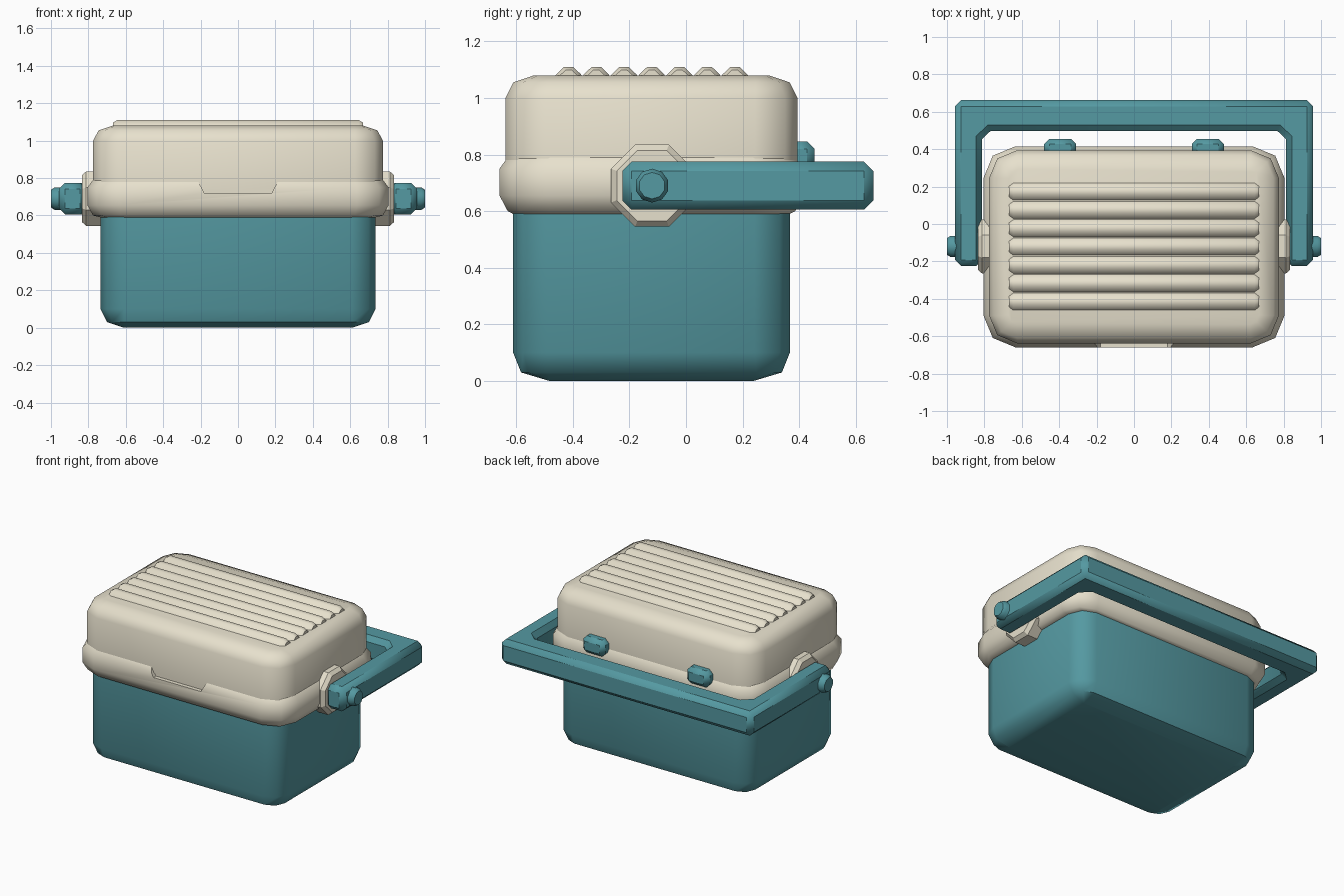
import bpy, bmesh, math
from mathutils import Matrix, Vector

if "Cube" in bpy.data.objects:
    bpy.data.objects.remove(bpy.data.objects["Cube"])

CY = -0.122  # box centre in y


def material(name, color):
    m = bpy.data.materials.new(name)
    m.diffuse_color = (*color, 1)
    m.use_nodes = True
    m.node_tree.nodes["Principled BSDF"].inputs["Base Color"].default_value = m.diffuse_color
    return m


TEAL = material("teal", (0.09, 0.32, 0.36))
CREAM = material("cream", (0.80, 0.75, 0.61))


def finish(name, bm, mat, angle=50):
    bmesh.ops.remove_doubles(bm, verts=bm.verts, dist=1e-4)
    bmesh.ops.recalc_face_normals(bm, faces=bm.faces)
    me = bpy.data.meshes.new(name)
    bm.to_mesh(me)
    bm.free()
    ob = bpy.data.objects.new(name, me)
    bpy.context.collection.objects.link(ob)
    me.materials.append(mat)
    bpy.ops.object.select_all(action='DESELECT')
    ob.select_set(True)
    bpy.context.view_layer.objects.active = ob
    bpy.ops.object.shade_smooth_by_angle(angle=math.radians(angle))
    return ob


def loft(bm, rings):
    rows = [[bm.verts.new(p) for p in ring] for ring in rings]
    n = len(rows[0])
    for a, b in zip(rows, rows[1:]):
        for i in range(n):
            j = (i + 1) % n
            bm.faces.new((a[i], a[j], b[j], b[i]))
    bm.faces.new(rows[0][::-1])
    bm.faces.new(rows[-1])


def rounded_ring(hx, hy, z, r, segs=2):
    pts = []
    for k, (sx, sy) in enumerate([(1, 1), (-1, 1), (-1, -1), (1, -1)]):
        for s in range(segs + 1):
            a = math.pi / 2 * (k + s / segs)
            pts.append((sx * (hx - r) + r * math.cos(a),
                        CY + sy * (hy - r) + r * math.sin(a), z))
    return pts


def rounded_tub(name, profile, mat):
    bm = bmesh.new()
    loft(bm, [rounded_ring(*p) for p in profile])
    return finish(name, bm, mat)


def prism(bm, outline, lo, hi, place):
    loft(bm, [[place(u, v, w) for u, v in outline] for w in (lo, hi)])


def turned(name, profile, sides, side, mat, angle):
    # solid turned about the handle's x axis: profile of (x, radius)
    bm = bmesh.new()
    loft(bm, [[(side * x, -0.12 + r * math.cos(t), 0.69 + r * math.sin(t))
               for t in [2 * math.pi * (i + 0.5) / sides for i in range(sides)]]
              for x, r in profile])
    return finish(name, bm, mat, angle)


def bevel(ob, width):
    m = ob.modifiers.new("bevel", 'BEVEL')
    m.width, m.segments = width, 1
    m.limit_method, m.angle_limit = 'ANGLE', math.radians(50)
    bpy.ops.object.modifier_apply(modifier=m.name)
    bpy.ops.object.shade_smooth_by_angle(angle=math.radians(50))


# Lower box, rim and domed lid (half x, half y, z, corner radius)
rounded_tub("body", [(0.61, 0.361, 0, 0.002), (0.70, 0.461, 0.03, 0.09),
                     (0.735, 0.489, 0.10, 0.125), (0.735, 0.489, 0.62, 0.125)], TEAL)
rim = rounded_tub("rim", [(0.735, 0.489, 0.59, 0.13), (0.775, 0.508, 0.60, 0.15),
                          (0.805, 0.537, 0.655, 0.17), (0.805, 0.537, 0.75, 0.17),
                          (0.775, 0.508, 0.79, 0.15)], CREAM)
rounded_tub("lid", [(0.775, 0.516, 0.74, 0.15), (0.775, 0.516, 1.0, 0.15),
                    (0.745, 0.488, 1.055, 0.12), (0.67, 0.415, 1.08, 0.05)], CREAM)

# Finger notch cut in the front of the rim
bm = bmesh.new()
prism(bm, [(-0.18, 0.72), (0.18, 0.72), (0.222, 0.80), (-0.222, 0.80)],
      -0.75, -0.632, lambda u, v, w: (u, w, v))
cutter = finish("notch_cutter", bm, CREAM)
cutter.hide_render = True
bpy.context.view_layer.objects.active = rim
m = rim.modifiers.new("notch", 'BOOLEAN')
m.operation, m.solver, m.object = 'DIFFERENCE', 'EXACT', cutter
bpy.ops.object.modifier_apply(modifier=m.name)
bpy.data.objects.remove(cutter)

# Ridges along the top of the lid
for i in range(7):
    y = -0.415 + 0.098 * i
    bm = bmesh.new()
    rings = []
    for x, s in ((-0.667, 0.7), (-0.645, 1), (0.645, 1), (0.667, 0.7)):
        rings.append([(x, y + s * u, 1.07 + s * v) for u, v in
                      ((-0.052, 0), (-0.044, 0.013), (-0.016, 0.04),
                       (0.016, 0.04), (0.044, 0.013), (0.052, 0))])
    loft(bm, rings)
    finish(f"lid_ridge_{i + 1}", bm, CREAM)

# Octagonal hubs, pivot pins and rear hinges on both sides
for side, label in ((-1, "left"), (1, "right")):
    turned(f"hub_{label}", [(0.70, 0.157), (0.812, 0.157), (0.835, 0.135)],
           8, side, CREAM, 30)
    turned(f"pivot_pin_{label}", [(0.80, 0.06), (0.98, 0.06), (1.0, 0.047)],
           10, side, TEAL, 40)
    bm = bmesh.new()
    bmesh.ops.create_cube(bm, size=1, matrix=Matrix.Translation((side * 0.395, 0.405, 0.79))
                          @ Matrix.Diagonal((0.17, 0.10, 0.113, 1)))
    bevel(finish(f"hinge_{label}", bm, TEAL), 0.027)

# U-shaped carrying handle folded back
half = [(0.957, -0.225), (0.957, 0.662), (-0.957, 0.662), (-0.957, -0.225),
        (-0.812, -0.225), (-0.812, 0.455), (-0.767, 0.497),
        (0.767, 0.497), (0.812, 0.455), (0.812, -0.225)]
bm = bmesh.new()
prism(bm, half, 0.605, 0.775, lambda u, v, w: (u, v, w))
bevel(finish("handle", bm, TEAL), 0.033)
